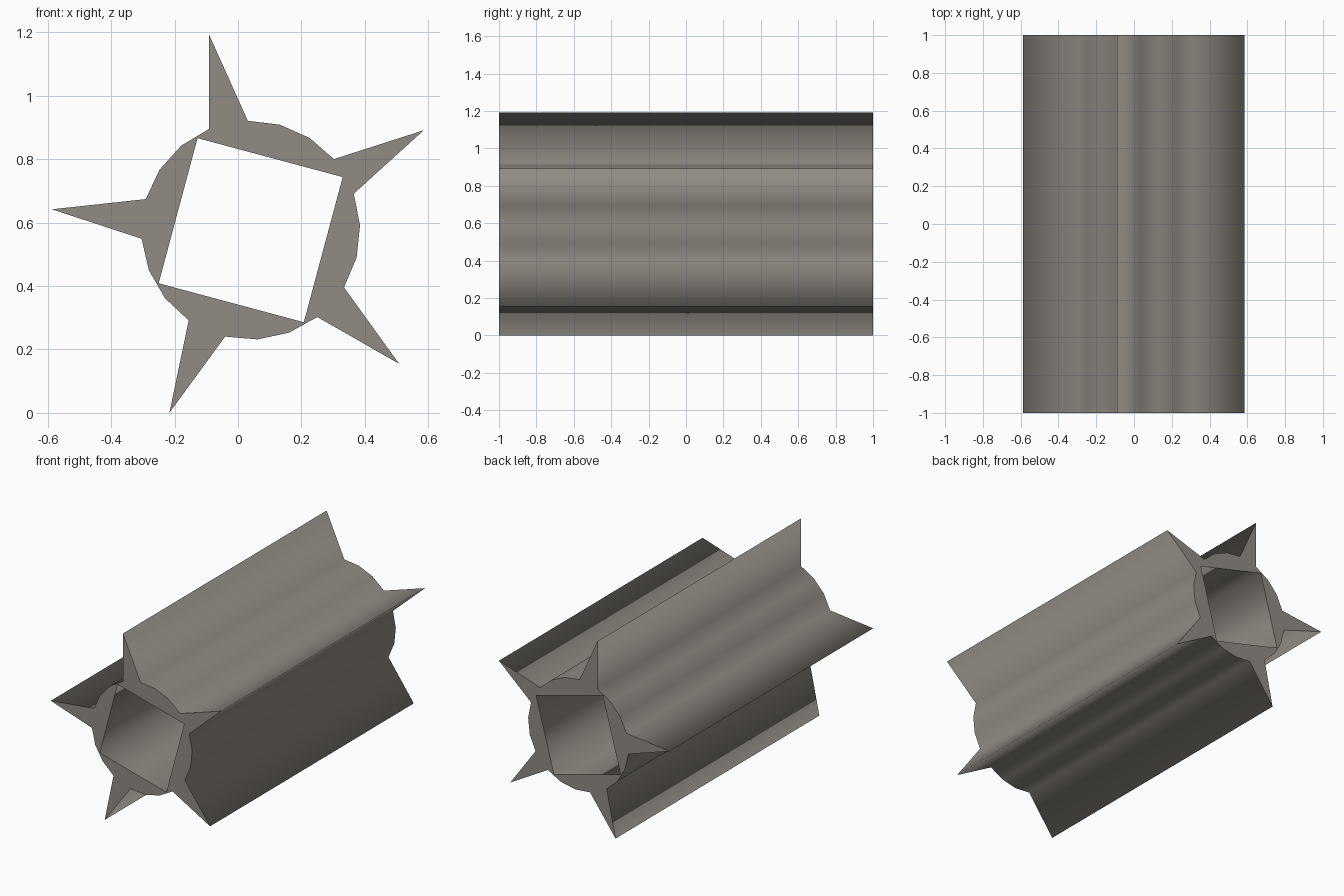
import bpy
import bmesh
from math import cos, sin, radians

if "Cube" in bpy.data.objects:
    bpy.data.objects.remove(bpy.data.objects["Cube"])

CX, CZ = 0.04, 0.576        # shaft axis
TIP, RIM, HOLE = 0.63, 0.345, 0.335


def polar(radius, degrees):
    a = radians(degrees)
    return (CX + radius * cos(a), CZ + radius * sin(a))


# Outer outline: five pointed teeth joined by faceted arcs
outline = []
for k in range(5):
    a = 102 - 72 * k
    outline.append(polar(TIP, a))
    outline += [polar(RIM, a - d) for d in (10.5, 27.5, 44.5, 61.5)]

# Square bore
bore = [polar(HOLE, 30 + 90 * k) for k in range(4)]

# Filled profile extruded along the shaft
curve = bpy.data.curves.new("toothed_roller", 'CURVE')
curve.dimensions = '2D'
curve.fill_mode = 'BOTH'
curve.extrude = 1.0
for points in (outline, bore):
    spline = curve.splines.new('POLY')
    spline.points.add(len(points) - 1)
    for p, (x, z) in zip(spline.points, points):
        p.co = (x, z, 0, 1)
    spline.use_cyclic_u = True

roller = bpy.data.objects.new("toothed_roller", curve)
bpy.context.collection.objects.link(roller)
roller.rotation_euler.x = radians(90)
bpy.context.view_layer.objects.active = roller
roller.select_set(True)
bpy.ops.object.convert(target='MESH')
bpy.ops.object.transform_apply(location=False, rotation=True, scale=False)

# Weld the caps, smooth the walls, keep the end rims crisp
bm = bmesh.new()
bm.from_mesh(roller.data)
bmesh.ops.remove_doubles(bm, verts=bm.verts, dist=0.0005)
bmesh.ops.recalc_face_normals(bm, faces=bm.faces)
for face in bm.faces:
    face.smooth = abs(face.normal.y) < 0.5
for edge in bm.edges:
    edge.smooth = len({f.smooth for f in edge.link_faces}) == 1
bm.to_mesh(roller.data)
bm.free()

# Warm grey metal
metal = bpy.data.materials.new("warm_grey_metal")
metal.diffuse_color = (0.285, 0.26, 0.23, 1)
metal.use_nodes = True
metal.node_tree.nodes["Principled BSDF"].inputs["Base Color"].default_value = metal.diffuse_color
roller.data.materials.clear()
roller.data.materials.append(metal)
